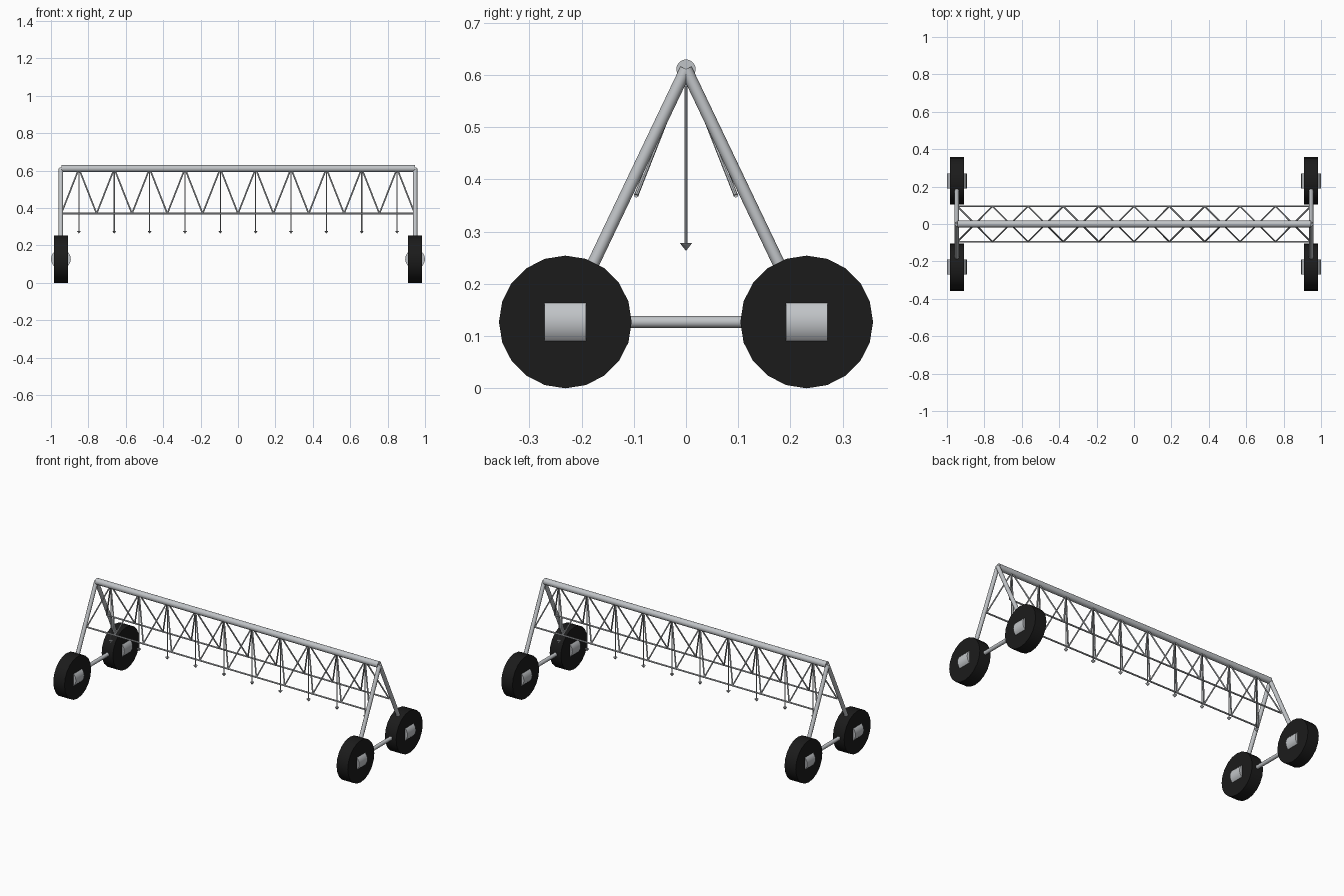
import bpy, math
from mathutils import Vector

if "Cube" in bpy.data.objects:
    bpy.data.objects.remove(bpy.data.objects["Cube"])


def material(name, rgb):
    m = bpy.data.materials.new(name)
    m.diffuse_color = (*rgb, 1)
    m.use_nodes = True
    m.node_tree.nodes["Principled BSDF"].inputs["Base Color"].default_value = m.diffuse_color
    return m


STEEL = material("galvanised_steel", (0.53, 0.55, 0.57))
RUBBER = material("black_rubber", (0.011, 0.011, 0.011))


def rod(name, a, b, r, mat, sides=12, r2=None):
    """Cylinder or cone running from point a to point b."""
    a, b = Vector(a), Vector(b)
    d = b - a
    bpy.ops.mesh.primitive_cone_add(vertices=sides, radius1=r, radius2=r if r2 is None else r2,
                                    depth=d.length, location=(a + b) / 2)
    o = bpy.context.object
    o.name = name
    o.rotation_euler = d.to_track_quat('Z', 'Y').to_euler()
    o.data.materials.append(mat)
    bpy.ops.object.shade_smooth_by_angle(angle=math.radians(35))
    return o


HALF = 0.945            # half span of the pipe
PANELS = 10
STEP = 2 * HALF / PANELS
TOP_Z, LOW_Z, LOW_Y = 0.611, 0.37, 0.095
WHEEL_Y, WHEEL_R = 0.231, 0.127

# Main water pipe
rod("main_pipe", (-HALF, 0, TOP_Z), (HALF, 0, TOP_Z), 0.0185, STEEL, 20)

# Truss: lower chords and zigzag braces on both sides
for sy in (-1, 1):
    y = sy * LOW_Y
    rod("truss_chord", (-HALF, y, LOW_Z), (HALF, y, LOW_Z), 0.0048, STEEL, 8)
    for i in range(PANELS):
        x = -HALF + STEP * i
        for end in (x, x + STEP):
            rod("truss_brace", (end, y, LOW_Z), (x + STEP / 2, 0, TOP_Z), 0.0042, STEEL, 8)

# Drop hoses with nozzles
for i in range(PANELS):
    x = -HALF + STEP * (i + 0.5)
    rod("drop_hose", (x, 0, TOP_Z), (x, 0, 0.275), 0.003, STEEL, 8)
    rod("nozzle", (x, 0, 0.278), (x, 0, 0.263), 0.0118, STEEL, 10, 0.0)

# End towers: legs, base beam, wheels and gearboxes
for sx in (-1, 1):
    x = sx * 0.947
    rod("base_beam", (x, -WHEEL_Y, WHEEL_R), (x, WHEEL_Y, WHEEL_R), 0.0115, STEEL)
    for sy in (-1, 1):
        y = sy * WHEEL_Y
        rod("tower_leg", (x, 0, TOP_Z), (x, y, WHEEL_R), 0.0118, STEEL)
        rod("wheel", (x - 0.0375, y, WHEEL_R), (x + 0.0375, y, WHEEL_R), WHEEL_R, RUBBER, 20)
        rod("wheel_gearbox", (x, y - 0.04, WHEEL_R), (x, y + 0.04, WHEEL_R), 0.053, STEEL, 20)
